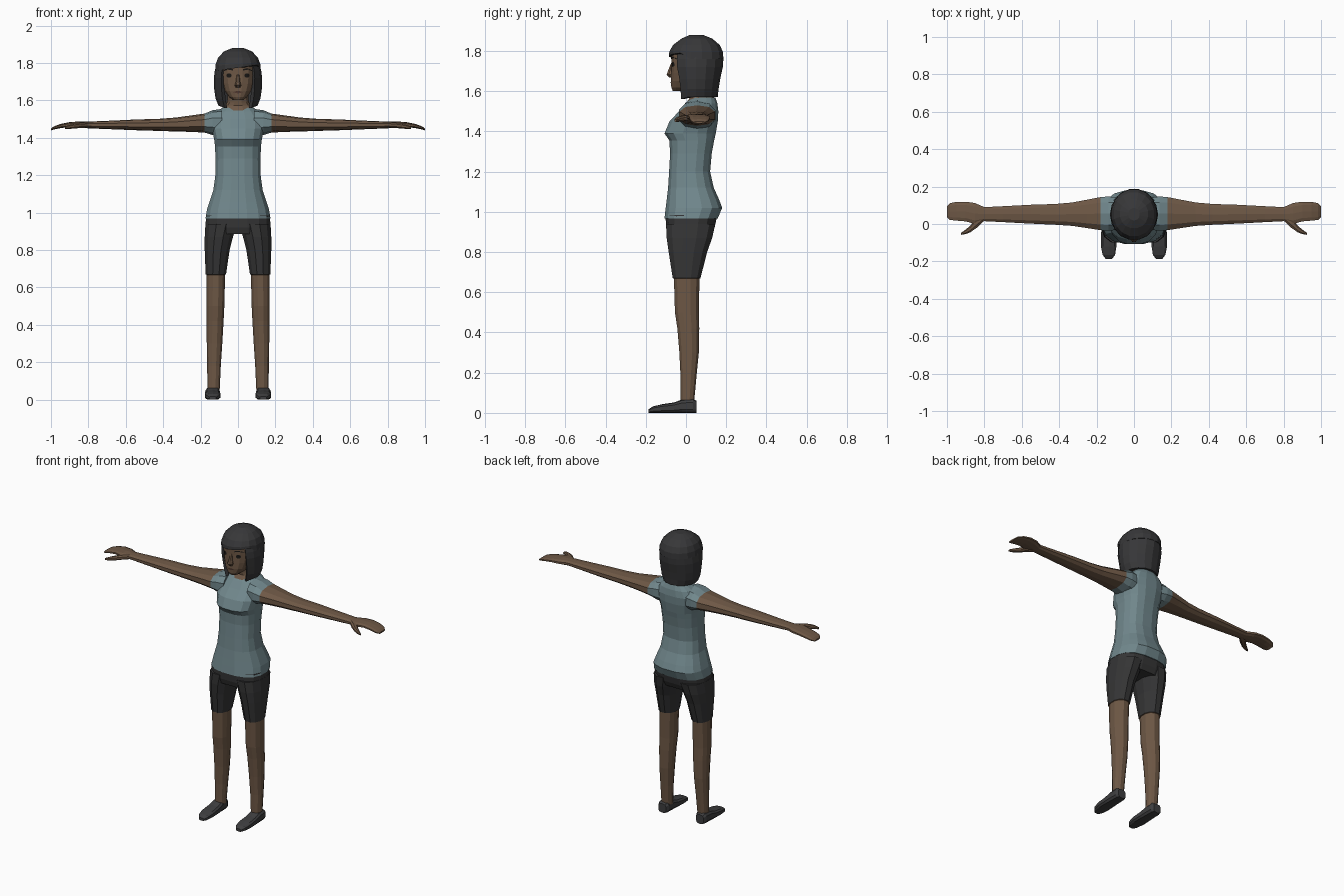
import bpy, bmesh, math
from mathutils import Vector
from mathutils.bvhtree import BVHTree


def material(name, rgb):
    m = bpy.data.materials.new(name)
    m.diffuse_color = (*rgb, 1)
    return m


SKIN = material("brown_skin", (0.155, 0.097, 0.060))
SHIRT = material("grey_teal_cloth", (0.165, 0.245, 0.265))
SHORTS = material("charcoal_cloth", (0.036, 0.036, 0.037))
HAIR = material("black_hair", (0.038, 0.038, 0.040))
SHOE = material("dark_shoe", (0.048, 0.048, 0.050))
DARK = material("eye_black", (0.010, 0.009, 0.008))
LIPS = material("lip_brown", (0.085, 0.042, 0.030))


def oval(a0, a1, b0, b1, n, p):
    """Squared-off oval that fills the box a0..a1, b0..b1."""
    pts = []
    for i in range(n):
        t = 2 * math.pi * (i + 0.5) / n
        c, s = math.cos(t), math.sin(t)
        pts.append((math.copysign(abs(c) ** p, c), math.copysign(abs(s) ** p, s)))
    ma, mb = max(u for u, v in pts), max(v for u, v in pts)
    return [((a0 + a1) / 2 + u / ma * (a1 - a0) / 2,
             (b0 + b1) / 2 + v / mb * (b1 - b0) / 2) for u, v in pts]


def rings(axis, rows, n=12, p=0.85):
    """Rows are (position on axis, min, max, min, max) of the other two axes."""
    out = []
    for h, *box in rows:
        ring = []
        for a, b in oval(*box, n, p):
            ring.append(Vector({"x": (h, a, b), "y": (a, h, b), "z": (a, b, h)}[axis]))
        out.append(ring)
    return out


def loft(name, loops, mats, rule=None, mirror=False):
    bm = bmesh.new()
    vs = [[bm.verts.new(p) for p in loop] for loop in loops]
    n = len(vs[0])
    for lo, hi in zip(vs, vs[1:]):
        for i in range(n):
            j = (i + 1) % n
            bm.faces.new((lo[i], lo[j], hi[j], hi[i]))
    bm.faces.new(vs[0][::-1])
    bm.faces.new(vs[-1])
    bmesh.ops.recalc_face_normals(bm, faces=bm.faces)
    if rule:
        for f in bm.faces:
            f.material_index = rule(f.calc_center_median())
    me = bpy.data.meshes.new(name)
    bm.to_mesh(me)
    bm.free()
    for m in mats:
        me.materials.append(m)
    ob = bpy.data.objects.new(name, me)
    bpy.context.collection.objects.link(ob)
    if mirror:
        ob.modifiers.new("mirror", "MIRROR").use_mirror_merge = False
    return ob


def sym(rows):
    """(z, half width, front, back) to full ring rows."""
    return [(z, -w, w, f, b) for z, w, f, b in rows]


# Shirt body
loft("shirt", rings("z", sym([
    (0.968, 0.174, -0.107, 0.158), (1.02, 0.165, -0.101, 0.180), (1.06, 0.152, -0.096, 0.165),
    (1.12, 0.132, -0.089, 0.138), (1.20, 0.121, -0.084, 0.120), (1.29, 0.120, -0.079, 0.128),
    (1.355, 0.123, -0.083, 0.140), (1.39, 0.127, -0.107, 0.148), (1.45, 0.140, -0.082, 0.158),
    (1.50, 0.140, -0.035, 0.161), (1.54, 0.112, -0.002, 0.156), (1.568, 0.075, 0.025, 0.146)]),
    16, 0.78), [SHIRT])

# Hips of the shorts
loft("shorts_hips", rings("z", sym([
    (0.885, 0.165, -0.088, 0.125), (0.92, 0.174, -0.099, 0.142),
    (0.985, 0.171, -0.102, 0.156)]), 16, 0.75), [SHORTS])

# Legs, cloth above the knee and skin below
loft("legs", rings("z", [
    (0.94, 0.005, 0.174, -0.099, 0.146), (0.87, 0.027, 0.178, -0.096, 0.130),
    (0.80, 0.045, 0.178, -0.086, 0.105), (0.67, 0.064, 0.173, -0.066, 0.072),
    (0.668, 0.069, 0.169, -0.060, 0.067), (0.50, 0.073, 0.169, -0.055, 0.064),
    (0.42, 0.077, 0.169, -0.043, 0.066), (0.30, 0.084, 0.167, -0.033, 0.064),
    (0.18, 0.092, 0.165, -0.027, 0.052), (0.05, 0.098, 0.163, -0.026, 0.040)], 12, 0.9),
    [SHORTS, SKIN], lambda c: 0 if c.z > 0.6695 else 1, True)

# Shoes
loft("shoes", rings("y", [
    (-0.186, 0.117, 0.152, 0, 0.018), (-0.165, 0.101, 0.168, 0, 0.032),
    (-0.12, 0.094, 0.177, 0, 0.043), (-0.06, 0.096, 0.176, 0, 0.052),
    (-0.02, 0.098, 0.174, 0, 0.066), (0.035, 0.100, 0.172, 0, 0.070),
    (0.052, 0.110, 0.163, 0, 0.060)], 10, 0.6), [SHOE], None, True)

# Arms: short sleeve, bare arm and flat hand
loft("arms", rings("x", [
    (0.085, -0.030, 0.140, 1.405, 1.555), (0.135, -0.036, 0.147, 1.415, 1.548),
    (0.178, -0.033, 0.144, 1.428, 1.530), (0.25, -0.022, 0.130, 1.432, 1.520),
    (0.33, -0.010, 0.115, 1.434, 1.509), (0.42, -0.004, 0.107, 1.437, 1.502),
    (0.55, 0.002, 0.103, 1.441, 1.498), (0.70, 0.010, 0.095, 1.447, 1.491),
    (0.80, 0.015, 0.090, 1.451, 1.487), (0.85, 0.000, 0.112, 1.455, 1.488),
    (0.90, 0.014, 0.119, 1.458, 1.484), (0.95, 0.018, 0.118, 1.452, 1.474),
    (0.985, 0.022, 0.111, 1.445, 1.461), (1.0, 0.037, 0.095, 1.440, 1.450)], 10, 0.85),
    [SHIRT, SKIN], lambda c: 0 if c.x < 0.178 else 1, True)
loft("thumbs", rings("x", [
    (0.80, 0.018, 0.060, 1.455, 1.484), (0.84, -0.020, 0.040, 1.453, 1.482),
    (0.875, -0.044, -0.008, 1.450, 1.476), (0.90, -0.054, -0.030, 1.448, 1.470),
    (0.925, -0.058, -0.047, 1.448, 1.460)], 8), [SKIN], None, True)

# Neck and head
loft("neck", rings("z", sym([
    (1.54, 0.088, 0.000, 0.145), (1.572, 0.072, 0.022, 0.140),
    (1.59, 0.058, 0.020, 0.125), (1.66, 0.055, 0.010, 0.120)])), [SKIN])
head = loft("head", rings("z", sym([
    (1.602, 0.026, -0.066, 0.020), (1.618, 0.048, -0.073, 0.050), (1.65, 0.070, -0.075, 0.085),
    (1.69, 0.084, -0.073, 0.110), (1.74, 0.091, -0.071, 0.125), (1.80, 0.090, -0.072, 0.125),
    (1.84, 0.070, -0.045, 0.110)]), 16, 0.82), [SKIN])
loft("nose", rings("z", sym([
    (1.668, 0.012, -0.082, -0.055), (1.682, 0.018, -0.096, -0.055),
    (1.70, 0.012, -0.090, -0.055), (1.74, 0.007, -0.074, -0.055)]), 8), [SKIN])

# Painted face details laid over the head surface
tree = BVHTree.FromPolygons([v.co for v in head.data.vertices],
                            [p.vertices for p in head.data.polygons])


def on_face(x, z):
    hit = tree.ray_cast(Vector((x, -1, z)), Vector((0, 1, 0)))[0]
    return Vector((x, (hit.y if hit else -0.06) - 0.003, z))


def plate(name, outline, mat, mirror=False):
    n = len(outline)
    mid = (sum(p[0] for p in outline) / n, sum(p[1] for p in outline) / n)
    me = bpy.data.meshes.new(name)
    me.from_pydata([on_face(*p) for p in outline] + [on_face(*mid)], [],
                   [(i, (i + 1) % n, n) for i in range(n)])
    me.materials.append(mat)
    ob = bpy.data.objects.new(name, me)
    bpy.context.collection.objects.link(ob)
    if mirror:
        ob.modifiers.new("mirror", "MIRROR")


plate("eyes", [(0.048 + 0.014 * math.cos(t * math.pi / 5), 1.733 + 0.012 * math.sin(t * math.pi / 5))
               for t in range(10)], DARK, True)
plate("eyebrows", [(0.026, 1.760), (0.050, 1.766), (0.074, 1.758),
                   (0.074, 1.762), (0.050, 1.773), (0.026, 1.768)], DARK, True)
plate("mouth", [(-0.026, 1.644), (0, 1.637), (0.026, 1.644), (0.010, 1.650), (-0.010, 1.650)], LIPS)

# Hair cap with a slanted fringe
cap = rings("z", sym([
    (1.775, 0.122, -0.084, 0.186), (1.795, 0.119, -0.083, 0.184), (1.83, 0.106, -0.064, 0.168),
    (1.862, 0.075, -0.022, 0.130), (1.880, 0.030, 0.020, 0.085)]), 16, 0.95)
for v in cap[0]:
    v.z += 0.14 * v.x if v.y < 0 else -0.015
for v in cap[1]:
    v.z += 0.08 * v.x if v.y < 0 else 0
loft("hair_cap", cap, [HAIR])


# Bob-length hair wrapping the sides and back
def horseshoe(z, rx, cy, ry):
    arc = [math.radians(-46 + 272 * i / 12) for i in range(13)]
    outer = [(rx * math.cos(a), cy + ry * math.sin(a)) for a in arc]
    inner = [(0.80 * rx * math.cos(a), cy + 0.80 * ry * math.sin(a)) for a in arc[::-1]]
    return [Vector((x, y, z - (0.012 if y < 0 and z < 1.6 else 0))) for x, y in outer + inner]


loft("hair_bob", [horseshoe(*r) for r in (
    (1.572, 0.104, 0.052, 0.106), (1.61, 0.120, 0.052, 0.110), (1.66, 0.127, 0.052, 0.118),
    (1.72, 0.129, 0.051, 0.132), (1.76, 0.124, 0.051, 0.135), (1.80, 0.114, 0.052, 0.128))], [HAIR])
